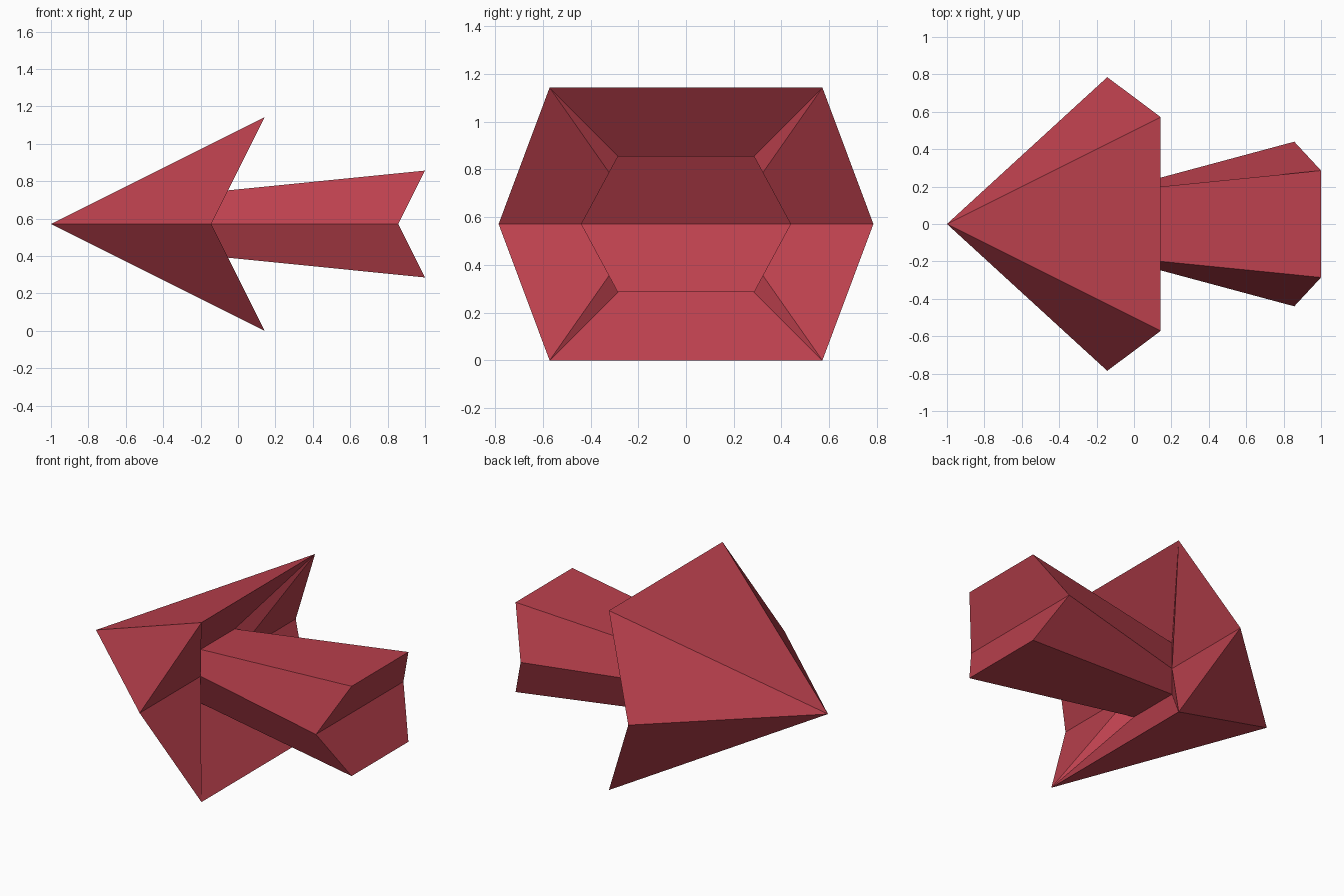
import bpy, bmesh

if "Cube" in bpy.data.objects:
    bpy.data.objects.remove(bpy.data.objects["Cube"])

# Sizes: the model stands on z = 0 with its long axis along x
MID = 0.5714

red = bpy.data.materials.new("dark red")
red.diffuse_color = (0.50, 0.052, 0.075, 1.0)
red.use_nodes = True
red.node_tree.nodes["Principled BSDF"].inputs["Base Color"].default_value = red.diffuse_color


def hexagon(bm, side_x, side_y, corner_x, corner_y, corner_z):
    """Six points: two at mid height and four corners, in order around x."""
    pts = [(side_x, side_y, 0), (corner_x, corner_y, corner_z),
           (corner_x, -corner_y, corner_z), (side_x, -side_y, 0),
           (corner_x, -corner_y, -corner_z), (corner_x, corner_y, -corner_z)]
    return [bm.verts.new((x, y, z + MID)) for x, y, z in pts]


bm = bmesh.new()
tip = bm.verts.new((-1, 0, MID))
barb = hexagon(bm, -0.143, 0.785, 0.143, 0.5714, 0.5714)
root = hexagon(bm, -0.143, 0.171, -0.143, 0.171, 0.171)
tail = hexagon(bm, 0.857, 0.44, 1.0, 0.2857, 0.2857)

for i in range(6):
    j = (i + 1) % 6
    # pointed head
    bm.faces.new((tip, barb[i], barb[j]))
    # hollow back of the head, split from outer corner to root side
    if i in (1, 4):
        bm.faces.new((barb[i], root[i], root[j], barb[j]))
    else:
        s, c = (i, j) if i in (0, 3) else (j, i)
        bm.faces.new((barb[s], barb[c], root[s]))
        bm.faces.new((barb[c], root[c], root[s]))
    # flaring shaft
    bm.faces.new((root[i], tail[i], tail[j], root[j]))

# notched shaft end
bm.faces.new((tail[0], tail[1], tail[2], tail[3]))
bm.faces.new((tail[3], tail[4], tail[5], tail[0]))

bmesh.ops.recalc_face_normals(bm, faces=bm.faces)
mesh = bpy.data.meshes.new("arrow")
bm.to_mesh(mesh)
bm.free()
mesh.materials.append(red)
bpy.context.collection.objects.link(bpy.data.objects.new("arrow", mesh))
